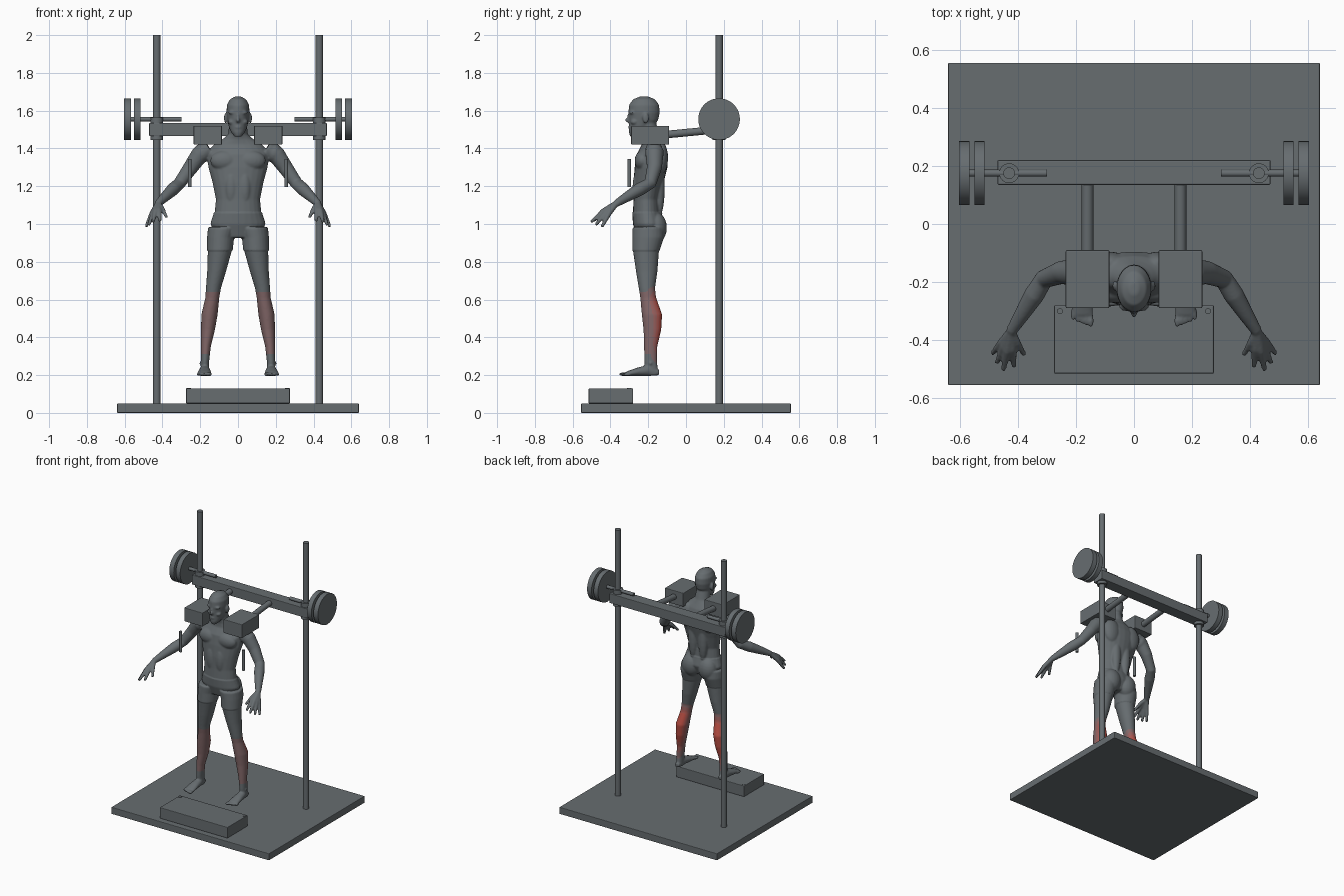
import bpy, bmesh, math
from mathutils import Vector, Matrix

cube = bpy.data.objects.get("Cube")
if cube:
    bpy.data.objects.remove(cube, do_unlink=True)

GREY, RED = Vector((0.135, 0.153, 0.163)), Vector((0.48, 0.075, 0.055))


def material(name, col):
    m = bpy.data.materials.new(name)
    m.use_nodes = True
    rgba = (col[0], col[1], col[2], 1)
    m.diffuse_color = rgba
    m.node_tree.nodes["Principled BSDF"].inputs["Base Color"].default_value = rgba
    return m


names = ["slate_grey", "faint_rose", "rose_grey", "dull_red", "muscle_red"]
shades = [material(n, GREY.lerp(RED, i / 4)) for i, n in enumerate(names)]


def finish(bm, name, bevel=0.0, smooth=False):
    bmesh.ops.recalc_face_normals(bm, faces=bm.faces)
    me = bpy.data.meshes.new(name)
    bm.to_mesh(me)
    bm.free()
    ob = bpy.data.objects.new(name, me)
    bpy.context.collection.objects.link(ob)
    me.materials.append(shades[0])
    if bevel:
        mod = ob.modifiers.new("soft_edge", 'BEVEL')
        mod.width, mod.segments = bevel, 2
    if smooth:
        bpy.ops.object.select_all(action='DESELECT')
        bpy.context.view_layer.objects.active = ob
        ob.select_set(True)
        bpy.ops.object.shade_smooth_by_angle(angle=math.radians(40))
    return ob


def box(name, lo, hi, bevel=0.004):
    lo, hi = Vector(lo), Vector(hi)
    bm = bmesh.new()
    bmesh.ops.create_cube(bm, size=1, matrix=Matrix.Translation((lo + hi) / 2)
                          @ Matrix.Diagonal((*(hi - lo), 1)))
    return finish(bm, name, bevel)


def rod(name, a, b, r, sides=32):
    a, b = Vector(a), Vector(b)
    bm = bmesh.new()
    rot = Vector((0, 0, 1)).rotation_difference(b - a).to_matrix().to_4x4()
    bmesh.ops.create_cone(bm, cap_ends=True, segments=sides, radius1=r, radius2=r,
                          depth=(b - a).length,
                          matrix=Matrix.Translation((a + b) / 2) @ rot)
    return finish(bm, name, 0, True)


# Machine frame
box("base_plate", (-.64, -.555, 0), (.64, .555, .05))
box("foot_block", (-.275, -.515, .05), (.275, -.28, .13))
box("crossbar", (-.47, .135, 1.465), (.47, .22, 1.535))
for s, side in ((1, "left"), (-1, "right")):
    rod(side + "_post", (s * .43, .175, .05), (s * .43, .175, 2), .02)
    rod(side + "_collar", (s * .43, .175, 1.445), (s * .43, .175, 1.565), .034)
    rod(side + "_weight_peg", (s * .3, .175, 1.555), (s * .6, .175, 1.555), .012)
    rod(side + "_inner_weight", (s * .515, .175, 1.555), (s * .55, .175, 1.555), .11, 64)
    rod(side + "_outer_weight", (s * .567, .175, 1.555), (s * .603, .175, 1.555), .11, 64)
    rod(side + "_pad_arm", (s * .16, -.12, 1.472), (s * .16, .15, 1.498), .02)
    rod(side + "_block_bolt", (s * .26, -.3, .125), (s * .26, -.3, .133), .012)
    rod(side + "_handle", (s * .255, -.3, 1.195), (s * .255, -.3, 1.345), .01)
    x = sorted((s * .085, s * .235))
    box(side + "_shoulder_pad", (x[0], -.29, 1.42), (x[1], -.09, 1.52))


# Body building helpers: elliptical lofts and ellipsoids
def loft(bm, rings, axis=None, s=1, sides=24):
    loops = []
    pts = [Vector((s * r[0], r[1], r[2])) for r in rings]
    for i, (p, r) in enumerate(zip(pts, rings)):
        n = Vector(axis) if axis else pts[min(i + 1, len(pts) - 1)] - pts[max(i - 1, 0)]
        n.normalize()
        u = (Vector((1, 0, 0)) - n * n.x).normalized()
        v = n.cross(u)
        ang = [2 * math.pi * k / sides for k in range(sides)]
        loops.append([bm.verts.new(p + u * r[3] * math.cos(t) + v * r[-1] * math.sin(t))
                      for t in ang])
    for a, b in zip(loops, loops[1:]):
        for k in range(sides):
            j = (k + 1) % sides
            bm.faces.new((a[k], a[j], b[j], b[k]))
    bm.faces.new(loops[0])
    bm.faces.new(loops[-1])


def blob(bm, loc, size):
    bmesh.ops.create_uvsphere(bm, u_segments=20, v_segments=12, radius=1,
                              matrix=Matrix.Translation(loc) @ Matrix.Diagonal((*size, 1)))


UP = (0, 0, 1)
bm = bmesh.new()
# Torso and neck
torso = [(-.2, .93, .1, .055), (-.197, 1, .143, .08), (-.207, 1.06, .124, .074),
         (-.208, 1.13, .117, .07), (-.198, 1.22, .135, .08), (-.185, 1.3, .157, .087),
         (-.178, 1.37, .165, .083), (-.172, 1.42, .13, .062), (-.18, 1.45, .08, .053),
         (-.19, 1.475, .052, .05), (-.21, 1.54, .046, .05)]
loft(bm, [(0, *t) for t in torso], UP)
# Head
head = [(-.276, 1.462, .018, .02), (-.262, 1.485, .036, .04), (-.24, 1.515, .049, .062),
        (-.225, 1.55, .056, .078), (-.222, 1.59, .061, .083), (-.222, 1.63, .059, .08),
        (-.222, 1.66, .043, .058), (-.222, 1.675, .016, .022)]
loft(bm, [(0, *h) for h in head], UP)
blob(bm, (0, -.303, 1.55), (.011, .02, .014))
blob(bm, (0, -.297, 1.566), (.008, .014, .025))
blob(bm, (0, -.293, 1.512), (.02, .013, .01))

leg = [(.08, -.2, .98, .075, .08), (.092, -.2, .93, .068, .08), (.096, -.212, .86, .064, .069),
       (.113, -.208, .75, .05, .057), (.13, -.207, .66, .04, .043),
       (.136, -.2, .61, .037, .042), (.151, -.18, .52, .043, .054),
       (.159, -.178, .44, .037, .047), (.17, -.187, .35, .026, .035),
       (.175, -.187, .27, .022, .034), (.175, -.18, .2, .022, .034)]
foot = [(.175, -.142, .214, .016, .015), (.176, -.2, .225, .027, .03),
        (.177, -.26, .217, .034, .022), (.178, -.315, .207, .038, .012)]
arm = [(.15, -.17, 1.4, .045), (.205, -.167, 1.365, .047), (.25, -.167, 1.3, .04),
       (.31, -.19, 1.215, .033), (.343, -.243, 1.185, .035), (.385, -.31, 1.145, .027),
       (.423, -.37, 1.108, .019)]
tips = [(.378, -.45, 1.035), (.413, -.492, 1.015), (.45, -.503, 1.01),
        (.472, -.478, .995), (.487, -.445, .985)]
muscles = [((.07, -.232, 1.335), (.077, .04, .053)),    # chest
           ((.19, -.167, 1.375), (.046, .05, .052)),    # shoulder
           ((.085, -.135, 1.35), (.065, .04, .09)),     # shoulder blade
           ((.04, -.142, 1.2), (.035, .03, .16)),       # lower back
           ((.066, -.16, .98), (.064, .055, .078)),     # seat
           ((.035, -.258, 1.19), (.033, .025, .09)),    # abdomen
           ((.066, -.213, 1.56), (.008, .017, .028)),   # ear
           ((.026, -.285, 1.59), (.026, .016, .01)),    # brow
           ((.033, -.273, 1.54), (.02, .02, .015)),     # cheek
           ((.178, -.187, .262), (.027, .014, .012))]   # ankle
for s in (1, -1):
    loft(bm, leg, UP, s)
    loft(bm, foot, (0, -1, 0), s)
    loft(bm, arm, None, s)
    for loc, size in muscles:
        blob(bm, (s * loc[0], loc[1], loc[2]), size)
    # Toes, the big one inside
    for k in range(5):
        blob(bm, (s * (.149 + .0152 * k), -.333 + .0055 * k, .205),
             (.011 if k == 0 else .0085, .023, .01))
    # Palm and fingers fan out from the wrist
    wrist = Vector(arm[-1][:3])
    for k, tip in enumerate(tips):
        mid = wrist.lerp(Vector(tip), .5) + Vector((0, 0, .01))
        loft(bm, [(*wrist, .016), (*mid, .0145 if k else .012), (*tip, .0085)], None, s, 12)

# Fuse the parts into one smooth skin
body = finish(bm, "human_figure")
mod = body.modifiers.new("fuse", 'REMESH')
mod.mode, mod.voxel_size = 'VOXEL', .0055
mod = body.modifiers.new("relax", 'SMOOTH')
mod.factor, mod.iterations = .5, 4
skin = bpy.data.meshes.new_from_object(
    body.evaluated_get(bpy.context.evaluated_depsgraph_get()))
body.modifiers.clear()
body.data = skin
skin.materials.clear()
for m in shades:
    skin.materials.append(m)

# Raise the shorts slightly off the skin
moves = [(v, v.normal.copy()) for v in skin.vertices
         if .86 < v.co.z < 1.06 and abs(v.co.x) < .25]
for v, n in moves:
    v.co += n * .004


# Calf muscles redden toward the back and the middle of the lower leg
def clamp(v):
    return max(0, min(1, v))


for p in skin.polygons:
    p.use_smooth = True
    z = p.center.z
    fade = clamp(min((.68 - z) / .09, (z - .24) / .17))
    p.material_index = round(4 * fade * (.3 + .7 * clamp(p.normal.y * 1.2)))
